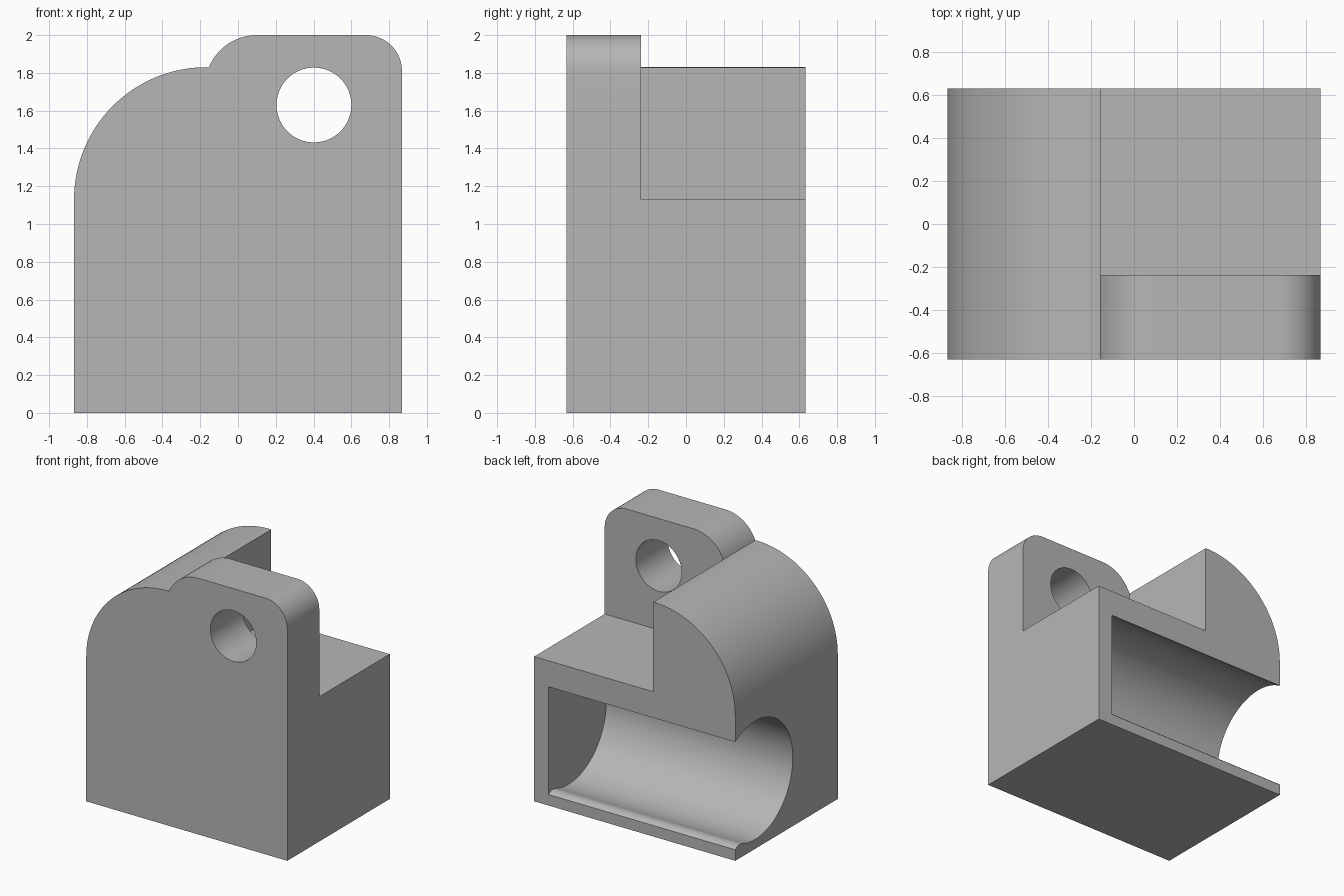
import bpy
import bmesh
from math import cos, sin, radians
from mathutils import Vector

cube = bpy.data.objects.get("Cube")
if cube:
    bpy.data.objects.remove(cube, do_unlink=True)

grey = bpy.data.materials.new("plain_grey")
grey.use_nodes = True
colour = (0.47, 0.47, 0.47, 1)
grey.diffuse_color = colour
grey.node_tree.nodes["Principled BSDF"].inputs["Base Color"].default_value = colour


def arc(cx, cy, r, start, end, steps):
    """Points along a circular arc, angles in degrees."""
    angles = [radians(start + (end - start) * i / steps) for i in range(steps + 1)]
    return [(cx + r * cos(a), cy + r * sin(a)) for a in angles]


def extrude(name, profile, axis, low, high):
    """Solid from a profile in (x, z) swept along y, or in (y, z) swept along x."""
    bm = bmesh.new()
    place = (lambda u, v: (u, low, v)) if axis == "y" else (lambda u, v: (low, u, v))
    face = bm.faces.new([bm.verts.new(place(u, v)) for u, v in profile])
    swept = bmesh.ops.extrude_face_region(bm, geom=[face])
    step = Vector((0, high - low, 0) if axis == "y" else (high - low, 0, 0))
    moved = [g for g in swept["geom"] if isinstance(g, bmesh.types.BMVert)]
    bmesh.ops.translate(bm, vec=step, verts=moved)
    bmesh.ops.recalc_face_normals(bm, faces=bm.faces)
    mesh = bpy.data.meshes.new(name)
    bm.to_mesh(mesh)
    bm.free()
    mesh.materials.append(grey)
    obj = bpy.data.objects.new(name, mesh)
    bpy.context.collection.objects.link(obj)
    return obj


def cut(target, cutter):
    """Subtract the cutter and discard it."""
    cutter.hide_render = True
    mod = target.modifiers.new("cut", "BOOLEAN")
    mod.operation = "DIFFERENCE"
    mod.solver = "EXACT"
    mod.object = cutter
    bpy.context.view_layer.objects.active = target
    bpy.ops.object.modifier_apply(modifier=mod.name)
    bpy.data.objects.remove(cutter, do_unlink=True)


W, D = 0.868, 0.632
step_x, ledge_z = -0.157, 1.13

# Block outline: rounded shoulder, then the taller lug with rounded corners
outline = [(-W, 0), (W, 0)]
outline += arc(W - 0.19, 1.81, 0.19, 0, 90, 16)
outline += arc(0.1, 1.725, 0.275, 90, 158, 14)
outline += arc(-0.168, ledge_z, 0.7, 90, 180, 32)
block = extrude("block", outline, "y", -D, D)

# Ledge behind the lug
notch = [(step_x, ledge_z), (1, ledge_z), (1, 2.2), (step_x, 2.2)]
cut(block, extrude("ledge_cutter", notch, "y", -0.237, 1))

# Round hole through the lug
cut(block, extrude("hole_cutter", arc(0.402, 1.63, 0.198, 0, 354, 59), "y", -1, 0))

# Round channel open at the back and one end, with a softened lower lip
channel = arc(0.385, 0.535, 0.462, 58, 291, 56)
channel += [(0.575, 0.108), (0.6, 0.105), (0.62, 0.097), (D, 0.086)]
channel += [(0.8, 0.086), (0.8, 0.927)]
cut(block, extrude("channel_cutter", channel, "x", -1, 0.743))

bpy.ops.object.select_all(action="DESELECT")
block.select_set(True)
bpy.context.view_layer.objects.active = block
bpy.ops.object.shade_smooth_by_angle(angle=radians(25))
